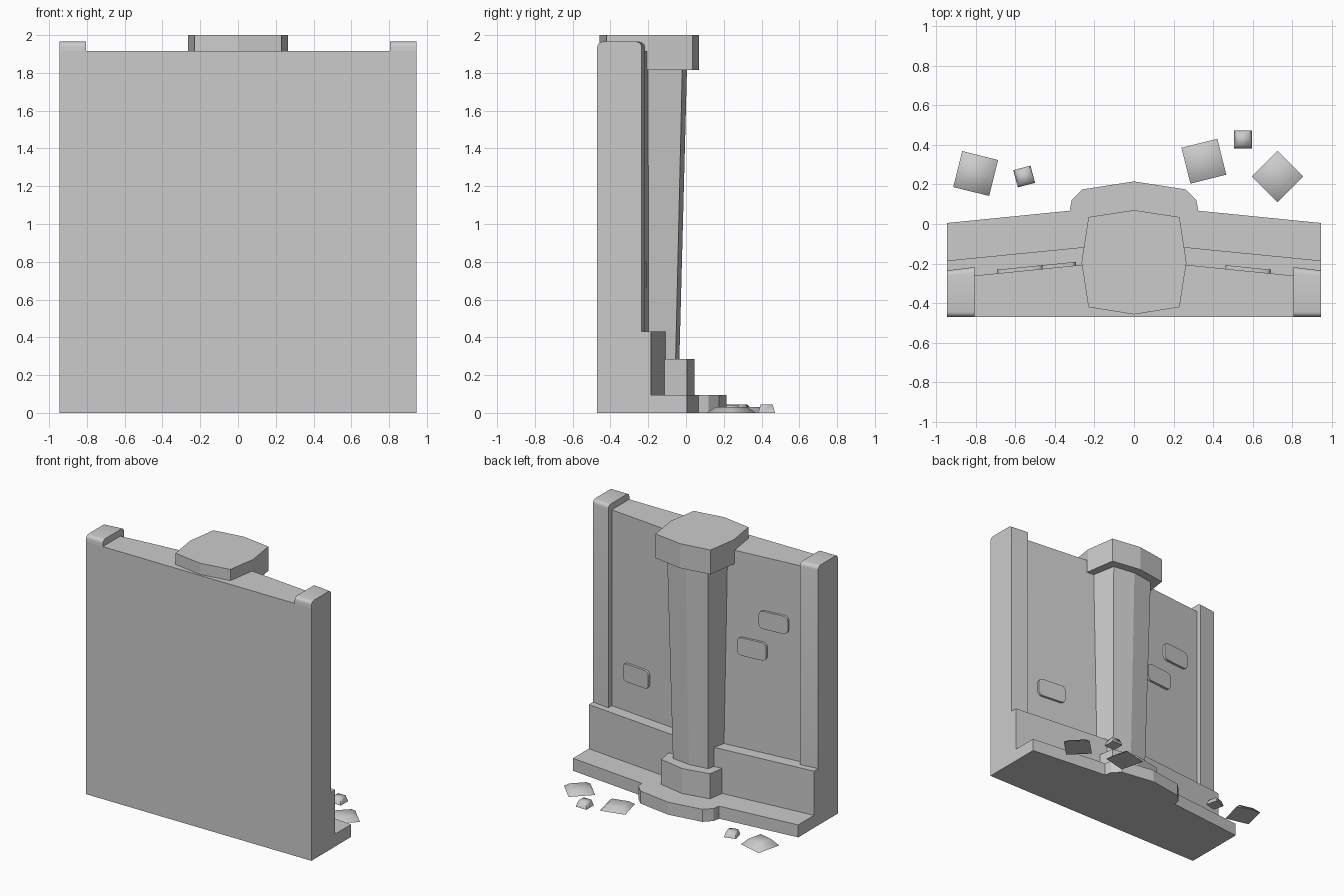
import bpy, bmesh, math
from mathutils import Matrix

if "Cube" in bpy.data.objects:
    bpy.data.objects.remove(bpy.data.objects["Cube"])


def finish(name, bm, smooth=None):
    bmesh.ops.recalc_face_normals(bm, faces=bm.faces[:])
    me = bpy.data.meshes.new(name)
    bm.to_mesh(me)
    bm.free()
    ob = bpy.data.objects.new(name, me)
    bpy.context.collection.objects.link(ob)
    if smooth:
        bpy.ops.object.select_all(action='DESELECT')
        ob.select_set(True)
        bpy.context.view_layer.objects.active = ob
        bpy.ops.object.shade_smooth_by_angle(angle=math.radians(smooth))
    return ob


def sym(half):
    # right-half outline completed by its mirror image
    return half + [(-x, y) for x, y in reversed(half) if x > 0]


def loft(bm, low, high, z0, z1):
    a = [bm.verts.new((x, y, z0)) for x, y in low]
    b = [bm.verts.new((x, y, z1)) for x, y in high]
    n = len(a)
    bm.faces.new(a[::-1])
    bm.faces.new(b)
    for i in range(n):
        bm.faces.new((a[i], a[(i + 1) % n], b[(i + 1) % n], b[i]))


def prism(name, low, z0, z1, high=None):
    bm = bmesh.new()
    loft(bm, low, high or low, z0, z1)
    return finish(name, bm)


BACK = -0.47
W = 0.945

# stepped wall, bent outwards at the middle
prism("base_step", sym([(W, BACK), (W, 0.005), (0.325, 0.067), (0.315, 0.12),
                        (0.26, 0.175), (0, 0.215)]), 0, 0.095)
prism("plinth", sym([(W, BACK), (W, -0.185), (0, -0.092)]), 0.095, 0.43)
prism("wall_panel", sym([(W - 0.03, BACK), (W - 0.03, -0.272), (0, -0.18)]), 0.43, 1.915)
prism("wall_rear", sym([(W, BACK), (W, -0.30), (0, -0.30)]), 0.43, 1.915)

# central column
prism("column_foot", sym([(0.235, -0.3), (0.235, -0.19), (0.205, 0.005), (0, 0.045)]),
      0.095, 0.285)
prism("column_shaft", sym([(0.15, -0.32), (0.178, -0.2), (0.148, -0.055), (0, -0.035)]),
      0.285, 1.815,
      sym([(0.172, -0.38), (0.207, -0.2), (0.172, -0.02), (0, 0.005)]))
prism("column_cap", sym([(0, -0.457), (0.23, -0.42), (0.265, -0.195), (0.23, 0.035),
                         (0, 0.07)]), 1.815, 2.0)

# end posts with rounded tops
for side, s in (("right", 1), ("left", -1)):
    bm = bmesh.new()
    pts = [(s * x, y) for x, y in ((0.805, BACK), (W, BACK), (W, -0.235), (0.805, -0.218))]
    loft(bm, pts, pts, 0.43, 1.965)
    edges = [e for e in bm.edges
             if all(v.co.z > 1.9 for v in e.verts)
             and abs(e.verts[0].co.x - e.verts[1].co.x) > 0.1]
    bmesh.ops.bevel(bm, geom=edges, offset=0.028, segments=4, profile=0.5, affect='EDGES')
    finish(side + "_end_post", bm, 35)

# raised wall bricks with rounded corners
for i, (x, z) in enumerate([(-0.575, 1.445), (-0.405, 1.205), (0.575, 0.73)]):
    bm = bmesh.new()
    bmesh.ops.create_cube(bm, size=1, matrix=Matrix.Diagonal((0.23, 0.06, 0.135, 1)))
    edges = [e for e in bm.edges if abs(e.verts[0].co.y - e.verts[1].co.y) > 0.01]
    bmesh.ops.bevel(bm, geom=edges, offset=0.032, segments=3, profile=0.5, affect='EDGES')
    turn = math.atan(0.1) * (-1 if x > 0 else 1)
    bm.transform(Matrix.Translation((x, -0.18 - 0.1 * abs(x) - 0.012, z))
                 @ Matrix.Rotation(turn, 4, 'Z'))
    finish("wall_brick_%d" % (i + 1), bm, 35)

# loose rubble: x, y, size, height, turn, top scale
rubble = [(-0.8, 0.255, 0.187, 0.045, -14, 0.6),
          (-0.555, 0.24, 0.09, 0.04, 15, 0.7),
          (0.353, 0.317, 0.187, 0.03, 14, 0.65),
          (0.55, 0.427, 0.09, 0.045, 0, 0.7),
          (0.725, 0.24, 0.185, 0.03, 45, 0.65)]
for i, (x, y, size, h, deg, k) in enumerate(rubble):
    bm = bmesh.new()
    r = size / 2
    sq = [(-r, -r), (r, -r), (r, r), (-r, r)]
    loft(bm, sq, [(a * k, b * k) for a, b in sq], 0, h)
    bm.transform(Matrix.Translation((x, y, 0)) @ Matrix.Rotation(math.radians(deg), 4, 'Z'))
    finish("rubble_%d" % (i + 1), bm, 75)
